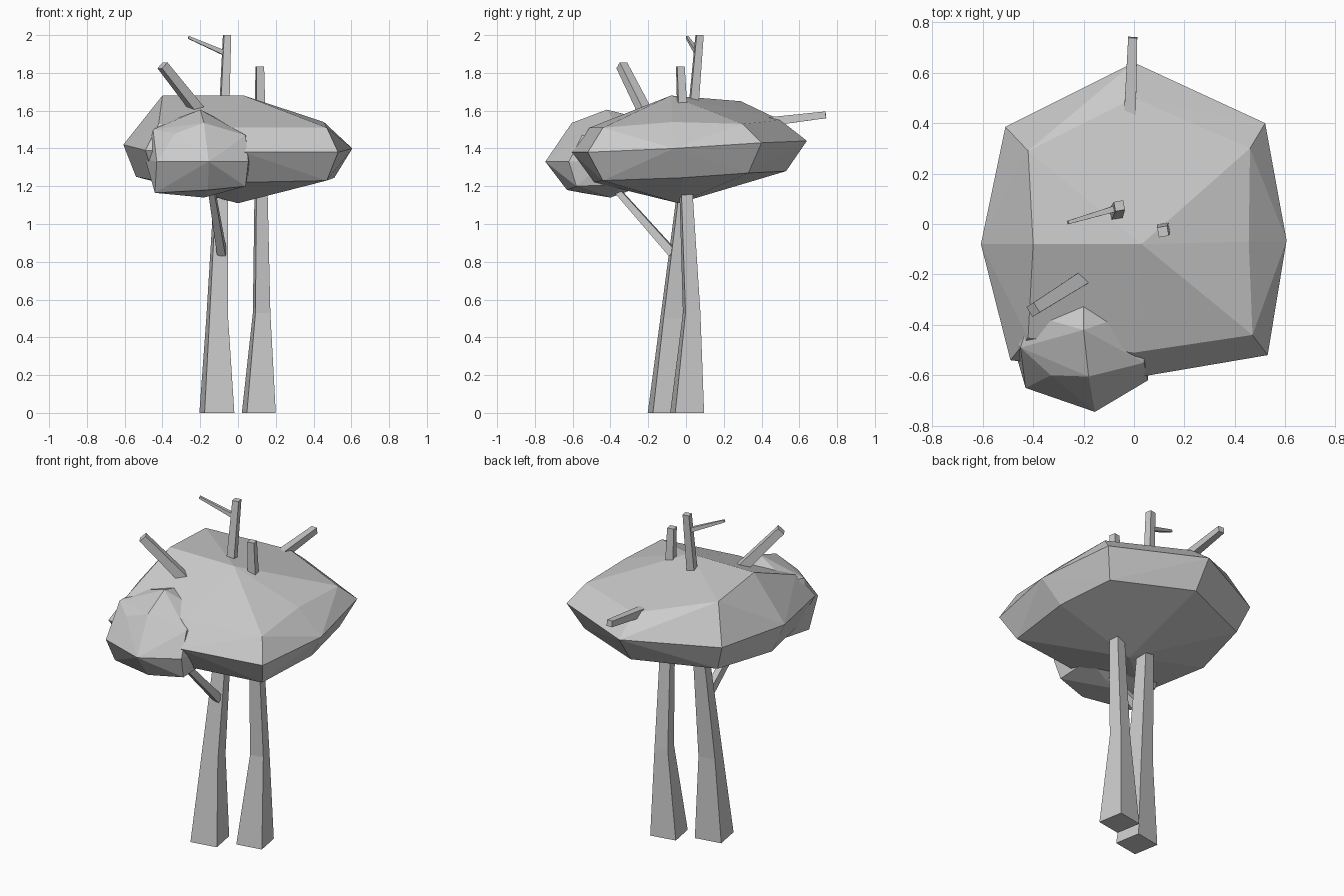
import bpy, bmesh, math
from mathutils import Vector


def finish(bm, name):
    bmesh.ops.recalc_face_normals(bm, faces=bm.faces)
    me = bpy.data.meshes.new(name)
    bm.to_mesh(me)
    bm.free()
    ob = bpy.data.objects.new(name, me)
    bpy.context.collection.objects.link(ob)
    return ob


def loft(name, rings):
    bm = bmesh.new()
    loops = [[bm.verts.new(p) for p in r] for r in rings]
    for a, b in zip(loops, loops[1:]):
        for i in range(4):
            j = (i + 1) % 4
            bm.faces.new((a[i], a[j], b[j], b[i]))
    bm.faces.new(loops[0][::-1])
    bm.faces.new(loops[-1])
    return finish(bm, name)


def trunk(name, sections, turn=10):
    # square sections: x, y, z, side length
    rings = []
    for x, y, z, s in sections:
        r = s / math.sqrt(2)
        angles = [math.radians(45 + turn + 90 * k) for k in range(4)]
        rings.append([(x + r * math.cos(a), y + r * math.sin(a), z) for a in angles])
    return loft(name, rings)


def branch(name, start, end, s0, s1):
    a, b = Vector(start), Vector(end)
    d = (b - a).normalized()
    u = d.cross(Vector((0, 0, 1))).normalized()
    v = u.cross(d)
    rings = []
    for c, s in ((a, s0 / 2), (b, s1 / 2)):
        rings.append([c + u * i * s + v * j * s for i, j in ((1, 1), (-1, 1), (-1, -1), (1, -1))])
    return loft(name, rings)


def foliage(name, points):
    bm = bmesh.new()
    for p in points:
        bm.verts.new(p)
    res = bmesh.ops.convex_hull(bm, input=bm.verts)
    loose = [v for v in bm.verts if not v.link_faces]
    bmesh.ops.delete(bm, geom=loose, context='VERTS')
    return finish(bm, name)


# Two leaning trunks
trunk("left_trunk", [(-.112, -.11, 0, .16), (-.11, -.078, .5, .1), (-.09, -.012, 1.15, .066),
                     (-.07, .045, 1.68, .045), (-.058, .072, 2.0, .038)])
trunk("right_trunk", [(.11, .006, 0, .155), (.125, .03, .53, .08), (.122, 0, 1.17, .06),
                      (.115, -.03, 1.835, .04)])

# Branches
branch("top_twig", (-.06, .065, 1.9), (-.262, .006, 1.988), .026, .014)
branch("upper_branch", (-.1, -.15, 1.46), (-.4, -.34, 1.84), .06, .046)
branch("back_branch", (-.03, .05, 1.495), (-.005, .74, 1.578), .06, .036)
branch("lower_branch", (-.085, -.07, .845), (-.15, -.42, 1.24), .045, .03)

# Main crown: top, middle and bottom rings of a faceted blob
foliage("main_crown", [
    (-.42, .29, 1.65), (0, .50, 1.55), (.46, .30, 1.53), (-.40, -.08, 1.68), (.03, -.08, 1.68),
    (.455, -.07, 1.54), (-.42, -.45, 1.53), (0, -.51, 1.51), (.47, -.44, 1.51),
    (-.51, .385, 1.43), (0, .64, 1.44), (.52, .40, 1.43), (.605, -.065, 1.40),
    (.53, -.52, 1.38), (.03, -.605, 1.38), (-.49, -.54, 1.39), (-.607, -.08, 1.42),
    (-.45, .34, 1.27), (0, .53, 1.28), (.45, .33, 1.27), (.51, -.02, 1.245),
    (.47, -.44, 1.23), (0, -.49, 1.22), (-.44, -.45, 1.23), (-.54, -.05, 1.25), (0, -.04, 1.11)])

# Small crown in front
foliage("small_crown", [
    (-.20, -.42, 1.605), (-.20, -.32, 1.58), (-.07, -.375, 1.54), (-.41, -.36, 1.53),
    (-.45, -.49, 1.50), (-.33, -.60, 1.48), (-.18, -.605, 1.535), (.04, -.55, 1.47), (.05, -.4, 1.46),
    (-.155, -.745, 1.33), (.055, -.62, 1.33), (.07, -.42, 1.34), (-.43, -.65, 1.33),
    (-.49, -.44, 1.34), (-.42, -.24, 1.35), (-.2, -.17, 1.36), (.03, -.25, 1.35),
    (.04, -.58, 1.20), (.04, -.33, 1.21), (-.16, -.63, 1.18), (-.44, -.55, 1.165),
    (-.42, -.32, 1.19), (-.17, -.26, 1.19), (-.18, -.4, 1.14)])
